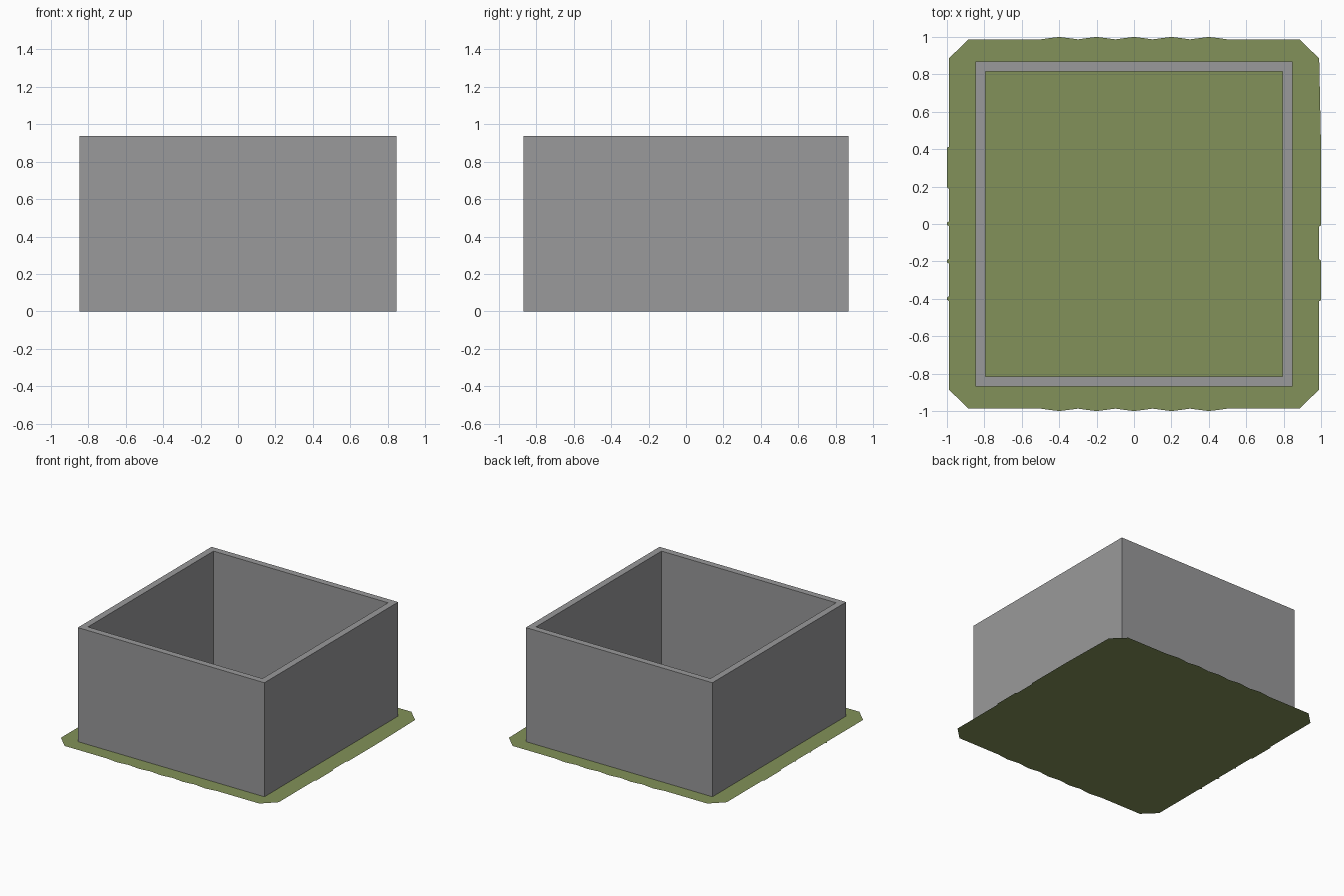
import bpy, bmesh

if "Cube" in bpy.data.objects:
    bpy.data.objects.remove(bpy.data.objects["Cube"])


def material(name, rgb):
    m = bpy.data.materials.new(name)
    m.diffuse_color = (*rgb, 1)
    m.use_nodes = True
    m.node_tree.nodes["Principled BSDF"].inputs["Base Color"].default_value = m.diffuse_color
    return m


def add_object(name, bm, mat):
    me = bpy.data.meshes.new(name)
    bm.to_mesh(me)
    bm.free()
    me.materials.append(mat)
    ob = bpy.data.objects.new(name, me)
    bpy.context.collection.objects.link(ob)
    return ob


stone = material("grey stone", (0.32, 0.32, 0.325))
grass = material("olive grass", (0.225, 0.285, 0.1))

# Square wall ring: outer and inner rectangles, open top and bottom
OX, OY, IX, IY, H = 0.848, 0.868, 0.793, 0.815, 0.937
bm = bmesh.new()
signs = [(-1, -1), (1, -1), (1, 1), (-1, 1)]


def ring(x, y, z):
    return [bm.verts.new((sx * x, sy * y, z)) for sx, sy in signs]


loops = [ring(OX, OY, 0), ring(OX, OY, H), ring(IX, IY, H), ring(IX, IY, 0)]
for a, b in zip(loops, loops[1:]):
    for i in range(4):
        j = (i + 1) % 4
        bm.faces.new((a[i], a[j], b[j], b[i]))
add_object("enclosure_wall", bm, stone)

# Thin ground sheet: chamfered corners, scalloped front/back, notched sides
E, C = 0.99, 0.885
front = [(-C, -E + 0.003), (-0.5, -E + 0.003)]
for k in range(-2, 3):
    x = k * 0.2
    front += [(x - 0.05, -0.994), (x, -1.0), (x + 0.05, -0.994), (x + 0.1, -E + 0.003)]
front.append((C, -E + 0.003))
right = [(E, -C)]
for k in range(-2, 3):
    y = k * 0.2 - 0.001
    right += [(E, y - 0.012), (1.0, y - 0.006), (1.0, y + 0.006), (E, y + 0.012)]
right.append((E, C))
half = front + right
outline = half + [(-x, -y) for x, y in half]
bm = bmesh.new()
bm.faces.new([bm.verts.new((x, y, 0)) for x, y in outline])
bmesh.ops.triangulate(bm, faces=bm.faces[:])
add_object("ground_sheet", bm, grass)
